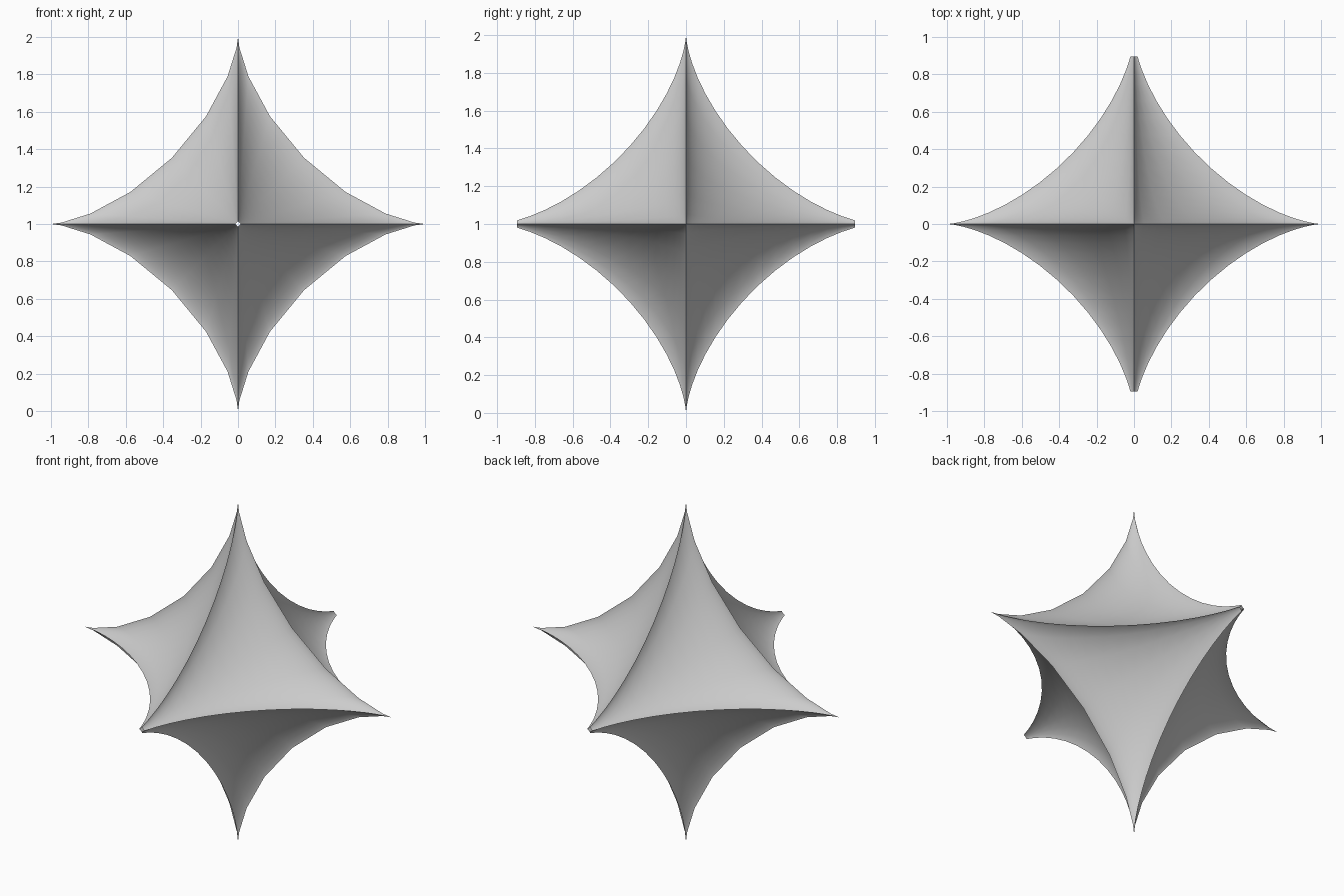
import bpy, bmesh
from math import sin, cos, tau, radians

if "Cube" in bpy.data.objects:
    bpy.data.objects.remove(bpy.data.objects["Cube"])

U_STEPS, V_STEPS, V_MAX = 32, 32, 1.3   # coarse around y, fine along y, open ends


def star_point(u, v):
    """Astroidal sphere: cubed sines and cosines, pole axis along y."""
    r = cos(v) ** 3
    return (r * cos(u) ** 3, sin(v) ** 3, 1 + r * sin(u) ** 3)


# Rings of points along y
bm = bmesh.new()
rings = []
for j in range(V_STEPS + 1):
    v = V_MAX * (2 * j / V_STEPS - 1)
    rings.append([bm.verts.new(star_point(tau * i / U_STEPS, v)) for i in range(U_STEPS)])

# Skin between neighbouring rings, ends left open
for a, b in zip(rings, rings[1:]):
    for i in range(U_STEPS):
        k = (i + 1) % U_STEPS
        bm.faces.new((a[i], b[i], b[k], a[k]))

mesh = bpy.data.meshes.new("six_pointed_star")
bm.to_mesh(mesh)
bm.free()
star = bpy.data.objects.new("six_pointed_star", mesh)
bpy.context.collection.objects.link(star)

# Smooth faces with sharp ridges
bpy.context.view_layer.objects.active = star
star.select_set(True)
bpy.ops.object.shade_smooth_by_angle(angle=radians(30))
